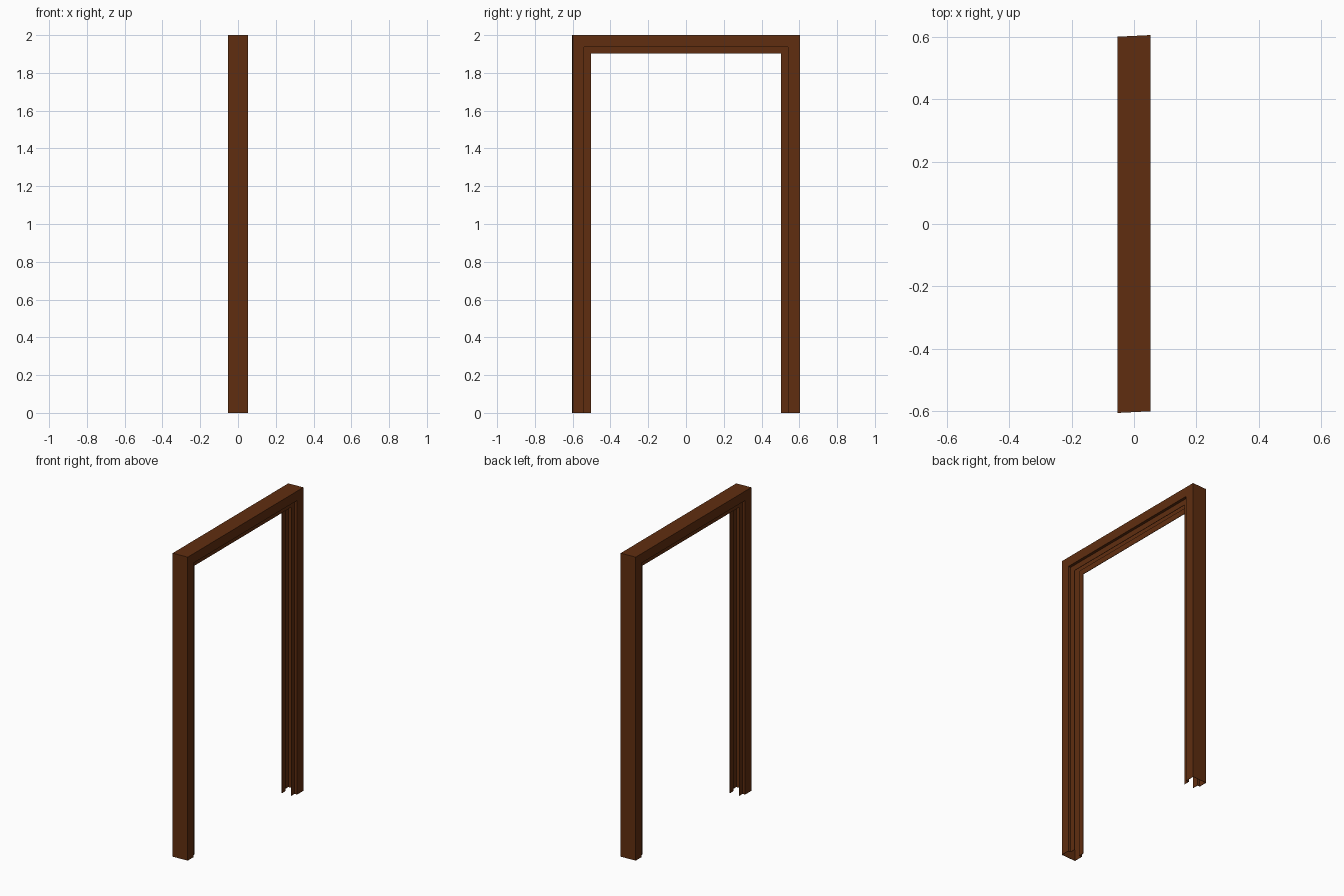
import bpy
import bmesh

cube = bpy.data.objects.get("Cube")
if cube:
    bpy.data.objects.remove(cube, do_unlink=True)

HALF_SPAN, HEIGHT, HALF_DEPTH = 0.602, 2.0, 0.053
FACE, LIP, STEP = 0.062, 0.098, 0.018
SKEW = 0.05

# Dark brown wood
wood = bpy.data.materials.new("dark brown wood")
wood.use_nodes = True
brown = (0.117, 0.027, 0.005, 1)
wood.diffuse_color = brown
wood.node_tree.nodes["Principled BSDF"].inputs["Base Color"].default_value = brown

# Open channel section as (inset from the outer edge, x)
half = [(LIP, HALF_DEPTH - STEP), (FACE, HALF_DEPTH - STEP),
        (FACE, HALF_DEPTH), (0, HALF_DEPTH)]
section = half + [(d, -x) for d, x in reversed(half)]


def station(bm, side, at_top):
    """One copy of the section at a foot or a mitred corner."""
    return [bm.verts.new((x, side * (HALF_SPAN - d) + SKEW * x * (d < FACE),
                          HEIGHT - d if at_top else 0)) for d, x in section]


# Sweep the section up one post, across the head and down the other post
bm = bmesh.new()
rings = [station(bm, s, top) for s, top in
         [(-1, False), (-1, True), (1, True), (1, False)]]
for a, b in zip(rings, rings[1:]):
    for i in range(len(section) - 1):
        bm.faces.new((a[i], a[i + 1], b[i + 1], b[i]))
bmesh.ops.recalc_face_normals(bm, faces=bm.faces)

# The outer top must face up
top = max(bm.faces, key=lambda f: f.calc_center_median().z)
if top.normal.z < 0:
    bmesh.ops.reverse_faces(bm, faces=bm.faces)

mesh = bpy.data.meshes.new("door_frame")
bm.to_mesh(mesh)
bm.free()
mesh.materials.append(wood)
frame = bpy.data.objects.new("door_frame", mesh)
bpy.context.collection.objects.link(frame)

# Thin board walls
walls = frame.modifiers.new("wall thickness", 'SOLIDIFY')
walls.thickness = 0.003
walls.offset = -1
